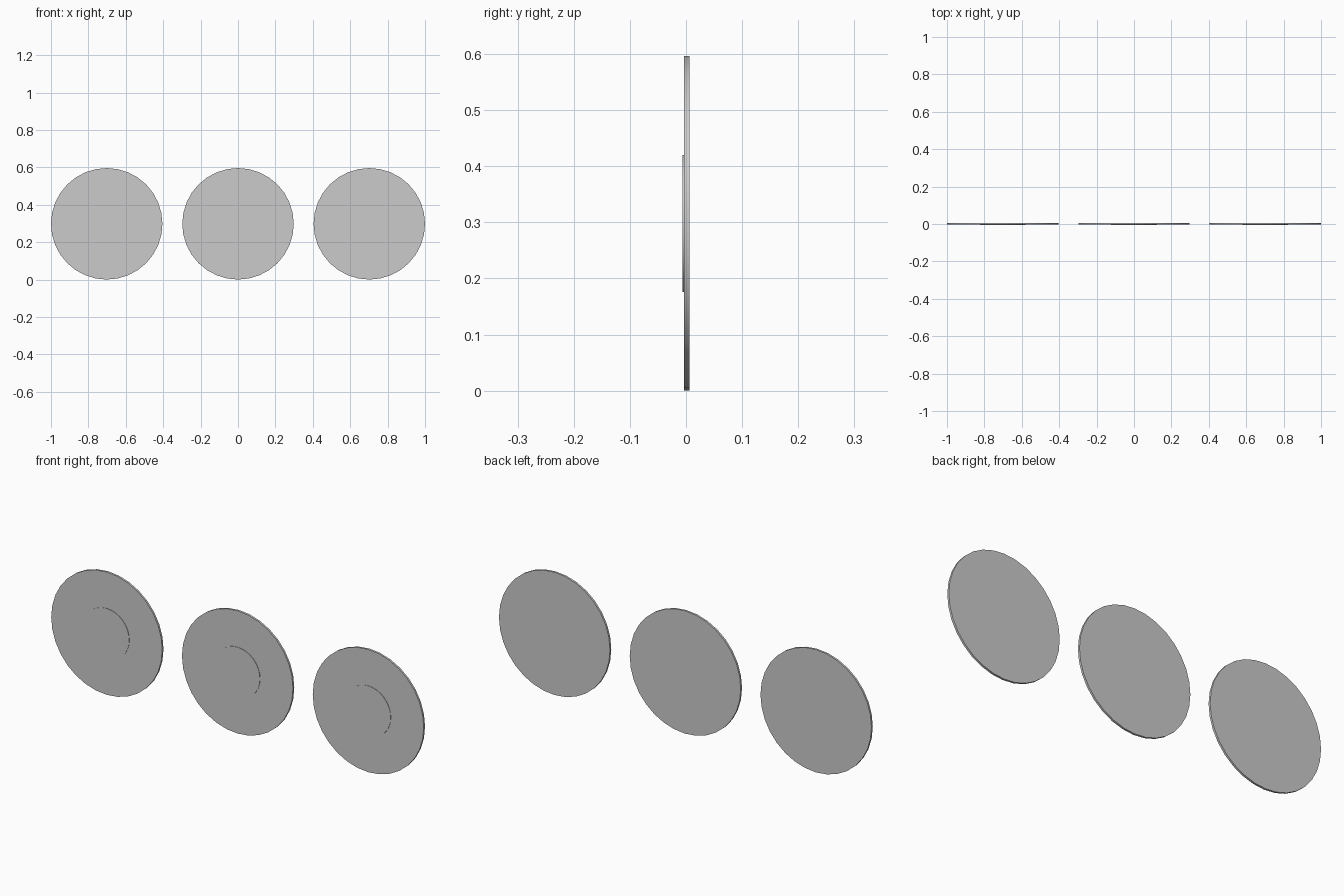
import bpy
from math import pi

if "Cube" in bpy.data.objects:
    bpy.data.objects.remove(bpy.data.objects["Cube"])

RADIUS = 0.298
SPACING = 0.702


def disc(name, x, radius, y_front, y_back):
    """Thin upright disc whose flat face looks along -y."""
    bpy.ops.mesh.primitive_cylinder_add(
        vertices=32, radius=radius, depth=y_back - y_front,
        location=(x, (y_front + y_back) / 2, RADIUS), rotation=(pi / 2, 0, 0))
    ob = bpy.context.object
    ob.name = name
    bpy.ops.object.transform_apply(location=False, rotation=True, scale=False)
    bpy.ops.object.shade_smooth_by_angle()
    return ob


# Three plates in a row, each with a slightly raised round centre on the front
for side, i in (("left", -1), ("middle", 0), ("right", 1)):
    x = i * SPACING
    disc(side + "_plate", x, RADIUS, -0.004, 0.006)
    disc(side + "_raised_centre", x, 0.122, -0.006, 0.0)
